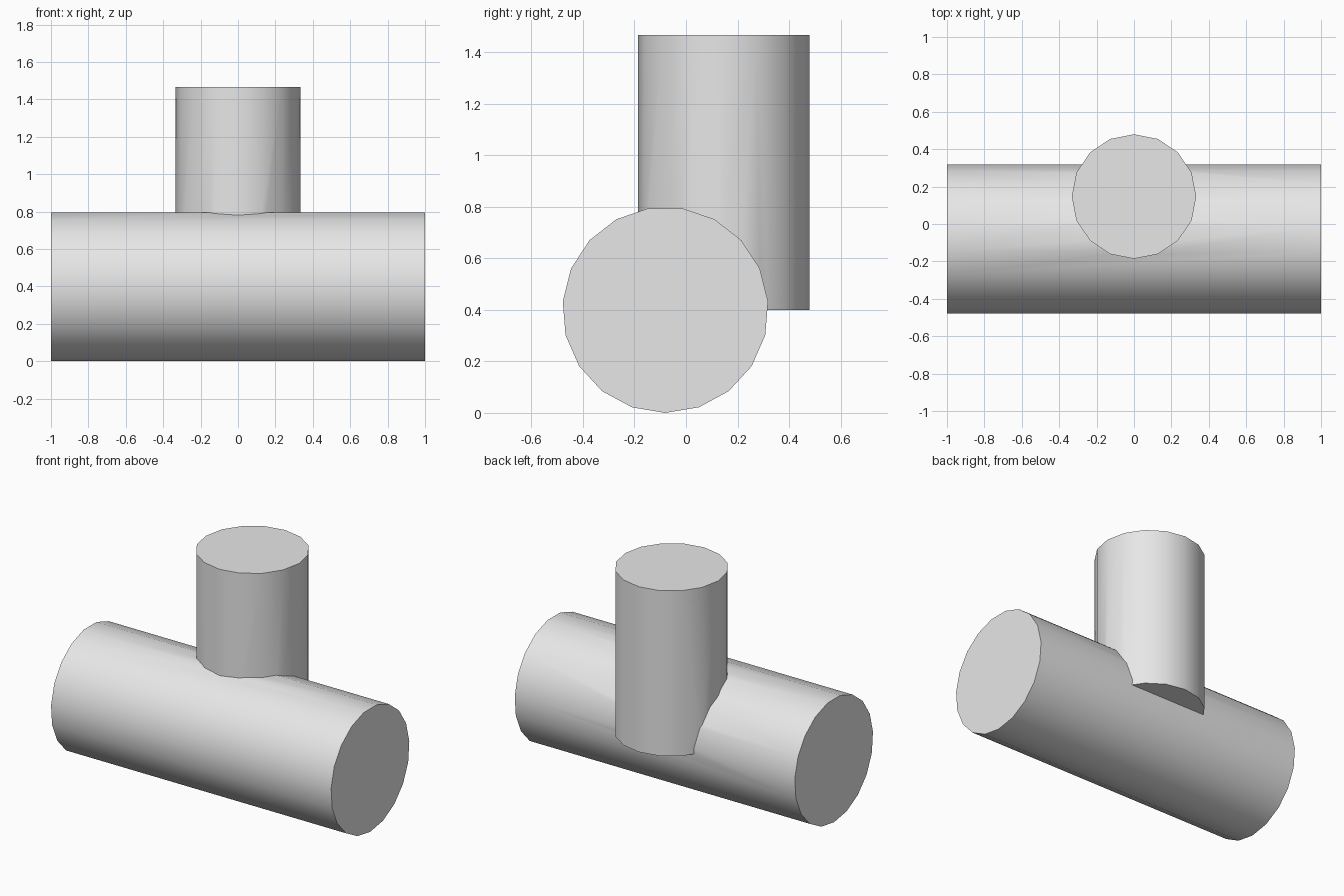
import bpy
import math
from mathutils import Matrix

cube = bpy.data.objects.get("Cube")
if cube:
    bpy.data.objects.remove(cube, do_unlink=True)

# Single plain grey
grey = bpy.data.materials.new("light_grey")
grey.use_nodes = True
colour = (0.8, 0.8, 0.8, 1.0)
grey.diffuse_color = colour
grey.node_tree.nodes["Principled BSDF"].inputs["Base Color"].default_value = colour


def cylinder(name, sides, radius, length, placement):
    """Capped cylinder whose placement is baked into the mesh."""
    bpy.ops.mesh.primitive_cylinder_add(vertices=sides, radius=radius, depth=length)
    obj = bpy.context.object
    obj.name = name
    obj.data.transform(placement)
    obj.data.materials.append(grey)
    return obj


# Upright branch, starting at the mid height of the main cylinder
branch = cylinder("upright_branch", 16, 0.333, 1.067,
                  Matrix.Translation((0, 0.147, 0.9335)))

# Main cylinder lying along x, with one corner pointing straight down
lay_down = Matrix.Rotation(math.radians(-90), 4, "X")
turn = Matrix.Rotation(math.radians(90), 4, "Z")
main = cylinder("joined_cylinders", 19, 0.4, 2.0,
                Matrix.Translation((0, -0.08, 0.4)) @ turn @ lay_down)

# Weld the two into one solid
union = main.modifiers.new("union", "BOOLEAN")
union.operation = "UNION"
union.solver = "EXACT"
union.object = branch
bpy.ops.object.modifier_apply(modifier=union.name)
bpy.data.objects.remove(branch, do_unlink=True)

# Smooth walls, crisp caps and seam
bpy.ops.object.shade_smooth_by_angle(angle=math.radians(30))
